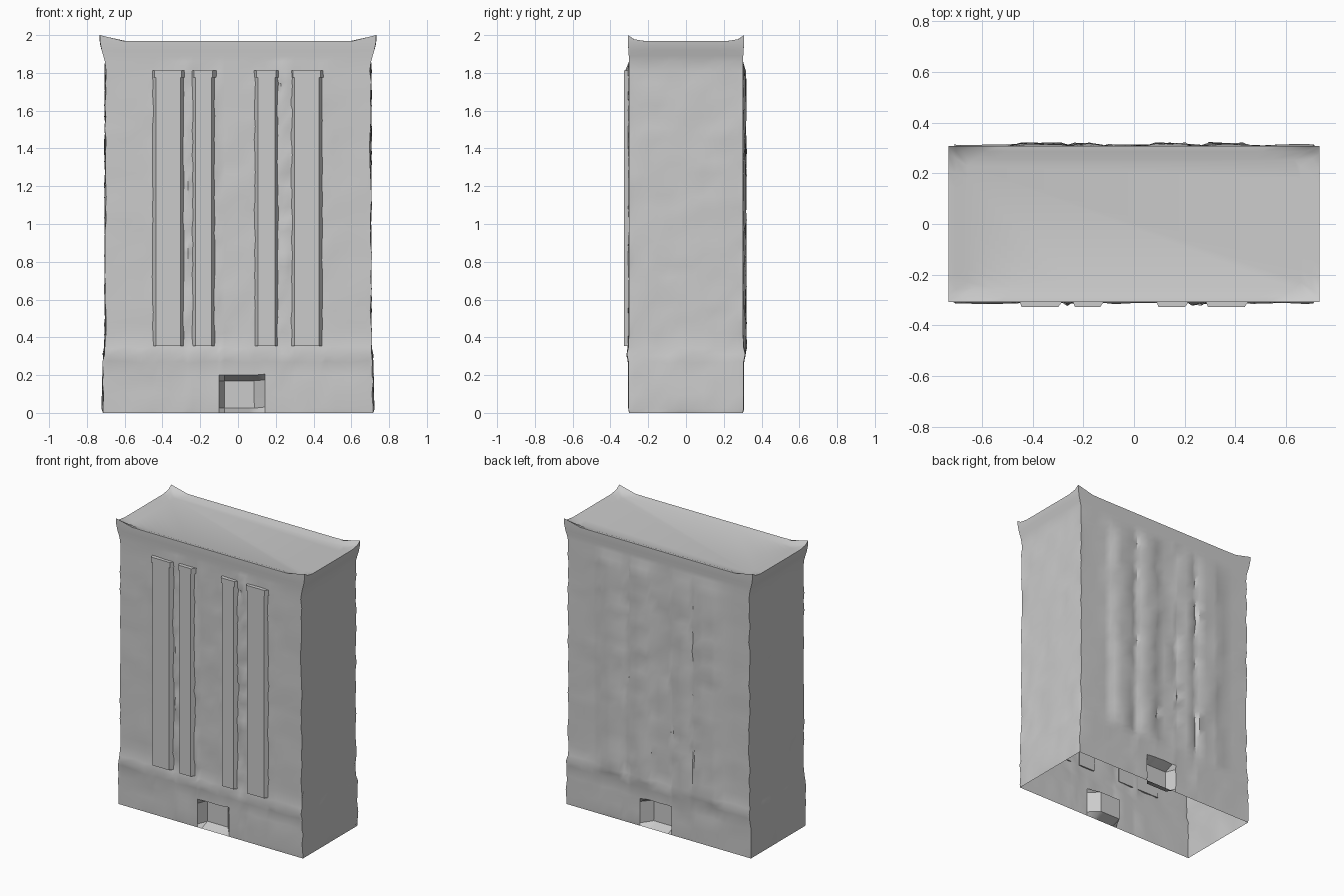
import bpy, bmesh, random, math

if "Cube" in bpy.data.objects:
    bpy.data.objects.remove(bpy.data.objects["Cube"])

random.seed(4)

# one plain stone colour for the whole building
stone = bpy.data.materials.new("stone_grey")
stone.diffuse_color = (0.6, 0.6, 0.6, 1)
stone.use_nodes = True
stone.node_tree.nodes["Principled BSDF"].inputs["Base Color"].default_value = stone.diffuse_color


def finish(name, bm, smooth):
    bmesh.ops.recalc_face_normals(bm, faces=bm.faces[:])
    me = bpy.data.meshes.new(name)
    bm.to_mesh(me)
    bm.free()
    ob = bpy.data.objects.new(name, me)
    bpy.context.collection.objects.link(ob)
    me.materials.append(stone)
    if smooth:
        bpy.context.view_layer.objects.active = ob
        ob.select_set(True)
        bpy.ops.object.shade_smooth_by_angle(angle=math.radians(35))
        ob.select_set(False)
    return ob


STRIPS = [(-0.455, -0.285), (-0.245, -0.12), (0.085, 0.215), (0.28, 0.45)]

# columns across the fronts (fractions of half size) and sides
cols_x = [-1, -0.96, -0.83, -0.72, -0.635, -0.59, -0.5, -0.41, -0.375, -0.335,
          -0.25, -0.16, -0.14, -0.1, 0, 0.08, 0.12, 0.2, 0.29, 0.325, 0.38,
          0.42, 0.52, 0.61, 0.65, 0.72, 0.83, 0.96, 1]
cols_y = [-1, -0.9, -0.7, -0.5, -0.3, -0.1, 0.1, 0.3, 0.5, 0.7, 0.9, 1]

loop = [(u, -1) for u in cols_x] + [(1, v) for v in cols_y[1:-1]]
loop += [(u, 1) for u in reversed(cols_x)] + [(-1, v) for v in reversed(cols_y[1:-1])]

# rings up the wall: height, half width, half depth
rings = [(0, 0.715, 0.302), (0.025, 0.718, 0.304), (0.1, 0.715, 0.304),
         (0.17, 0.715, 0.304), (0.2, 0.713, 0.304), (0.27, 0.712, 0.305),
         (0.31, 0.711, 0.313), (0.345, 0.704, 0.305)]
rings += [(0.36 + 1.45 * i / 24, 0.703, 0.302) for i in range(1, 25)]
rings += [(1.86, 0.705, 0.302), (1.89, 0.713, 0.303), (1.92, 0.722, 0.305),
          (1.95, 0.73, 0.307), (1.968, 0.732, 0.307)]


def facade(x, z, back):
    """Outward relief of the long walls."""
    if abs(x + 0.005) < 0.092 and 0.01 < z < 0.18:
        return -0.07                                    # doorway recess
    if 0.34 < z < 1.82 and abs(x) < 0.46:
        on_strip = any(a - 0.005 < x < b + 0.005 for a, b in STRIPS)
        if back:
            return random.uniform(0.006, 0.02) if on_strip else random.uniform(-0.004, 0.01)
        gap = -0.285 < x < -0.245 or 0.215 < x < 0.29
        return random.uniform(-0.01, 0.022) if gap else random.uniform(-0.004, 0.006)
    return random.uniform(-0.003, 0.003) if 0.02 < z < 1.85 else 0


# open-bottomed wall shell with uneven masonry
bm = bmesh.new()
grid = []
for z, hx, hy in rings:
    row = []
    for u, v in loop:
        x, y, zz = u * hx, v * hy, z
        if abs(v) == 1 and abs(u) < 1:
            y += v * facade(x, z, v > 0)
        elif abs(u) == 1 and 0.02 < z < 1.85:
            x += u * random.uniform(-0.006, 0.006)
        if z > 1.93:                                    # raised roof corners
            du, dv = (1 - abs(u)) * hx, (1 - abs(v)) * hy
            k = max(0, 1 - du / 0.13) * max(0, 1 - dv / 0.045)
            zz += 0.032 * k * (0.4 if z < 1.96 else 1)
        elif abs(v) < 1 or abs(u) < 1:
            if 0.02 < z < 1.8 and not (abs(x) < 0.13 and z < 0.25):
                zz += random.uniform(-0.008, 0.008)
        row.append(bm.verts.new((x, y, zz)))
    grid.append(row)
# shallow dished roof inside the rim
for inset, z in ((0.03, 1.966), (0.075, 1.955)):
    row = []
    for u, v in loop:
        corner = abs(u) == 1 and abs(v) == 1
        row.append(bm.verts.new((u * (0.732 - inset), v * (0.307 - inset * 0.7),
                                 z + (0.008 if corner and inset < 0.05 else 0))))
    grid.append(row)
n = len(loop)
for a, b in zip(grid, grid[1:]):
    for i in range(n):
        j = (i + 1) % n
        bm.faces.new((a[i], a[j], b[j], b[i]))
bm.faces.new(grid[-1])
finish("building_shell", bm, True)


# front pilaster strips, chamfered on both sides
def prism(name, outline, z0, z1):
    bm = bmesh.new()
    lo = [bm.verts.new((x, y, z0)) for x, y in outline]
    hi = [bm.verts.new((x, y, z1)) for x, y in outline]
    bm.faces.new(lo)
    bm.faces.new(hi)
    m = len(lo)
    for i in range(m):
        bm.faces.new((lo[i], lo[(i + 1) % m], hi[(i + 1) % m], hi[i]))
    return finish(name, bm, False)


for i, (a, b) in enumerate(STRIPS):
    prism(f"pilaster_{i + 1}",
          [(a, -0.297), (a + 0.02, -0.327), (b - 0.02, -0.327), (b, -0.297)], 0.355, 1.81)
    prism(f"pilaster_cap_{i + 1}",
          [(a, -0.297), (a + 0.012, -0.328), (b - 0.014, -0.328), (b + 0.008, -0.297)], 1.775, 1.812)
